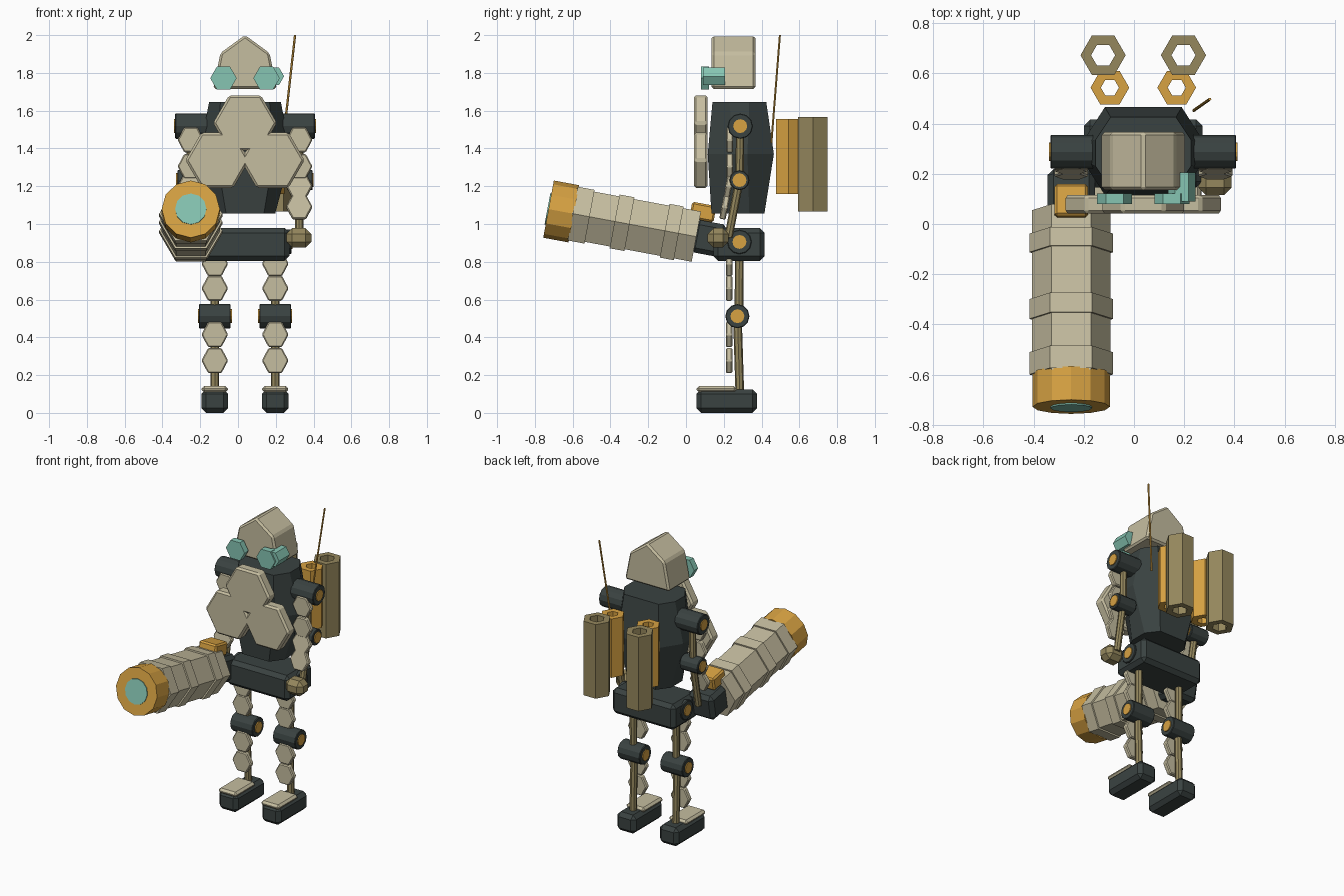
import bpy, bmesh, math
from mathutils import Vector

if "Cube" in bpy.data.objects:
    bpy.data.objects.remove(bpy.data.objects["Cube"])


def material(name, rgb):
    m = bpy.data.materials.new(name)
    m.diffuse_color = (*rgb, 1)
    m.use_nodes = True
    m.node_tree.nodes["Principled BSDF"].inputs["Base Color"].default_value = m.diffuse_color
    return m


CREAM = material("cream", (0.56, 0.51, 0.35))
DARK = material("charcoal", (0.042, 0.055, 0.053))
GOLD = material("gold", (0.68, 0.36, 0.055))
OLIVE = material("olive", (0.30, 0.245, 0.11))
TEAL = material("teal", (0.24, 0.56, 0.45))


def loft(name, rings, mat, bevel=0, closed=False):
    """Skin a row of equal rings; cap the ends, or join them into a loop."""
    bm = bmesh.new()
    vs = [[bm.verts.new(p) for p in ring] for ring in rings]
    n = len(vs[0])
    pairs = list(zip(vs, vs[1:])) + ([(vs[-1], vs[0])] if closed else [])
    for a, b in pairs:
        for i in range(n):
            j = (i + 1) % n
            bm.faces.new((a[i], a[j], b[j], b[i]))
    if not closed:
        bm.faces.new(vs[0])
        bm.faces.new(vs[-1])
    bmesh.ops.recalc_face_normals(bm, faces=bm.faces[:])
    me = bpy.data.meshes.new(name)
    bm.to_mesh(me)
    bm.free()
    me.materials.append(mat)
    ob = bpy.data.objects.new(name, me)
    bpy.context.collection.objects.link(ob)
    if bevel:
        mod = ob.modifiers.new("bevel", 'BEVEL')
        mod.width, mod.segments = bevel, 1
        mod.limit_method, mod.angle_limit = 'ANGLE', math.radians(35)
    return ob


def polygon(c, axis, r, n, stretch=1):
    """Regular polygon around an axis, first corner towards x (or y)."""
    axis = axis.normalized()
    u = Vector((1, 0, 0)) if abs(axis.x) < 0.5 else Vector((0, 1, 0))
    u = (u - axis * u.dot(axis)).normalized()
    v = axis.cross(u)
    return [c + u * (r * math.cos(t)) + v * (r * stretch * math.sin(t))
            for t in (2 * math.pi * i / n for i in range(n))]


def prism(name, a, b, r, n, mat, bevel=0, stretch=1):
    a, b = Vector(a), Vector(b)
    return loft(name, [polygon(p, b - a, r, n, stretch) for p in (a, b)], mat, bevel)


def pipe(name, a, b, r, hole, n, mat):
    a, b = Vector(a), Vector(b)
    return loft(name, [polygon(p, b - a, q, n) for p, q in
                       ((a, r), (b, r), (b, hole), (a, hole))], mat, closed=True)


def box(name, lo, hi, mat, bevel=0):
    rings = [[Vector((x, y, z)) for x, y in
              ((lo[0], lo[1]), (hi[0], lo[1]), (hi[0], hi[1]), (lo[0], hi[1]))]
             for z in (lo[2], hi[2])]
    return loft(name, rings, mat, bevel)


def joint(name, x0, x1, y, z, r):
    """Dark round joint with a gold pin showing at both ends."""
    prism(name, (x0, y, z), (x1, y, z), r, 12, DARK, 0.004)
    prism(name + "_pin", (x0 - 0.006, y, z), (x1 + 0.006, y, z), 0.037, 12, GOLD)


def plate(name, x, y, z, r=0.071, tilt=0.0):
    """Small hexagonal armour plate facing forwards."""
    d = Vector((0, math.cos(tilt), math.sin(tilt))) * 0.017
    c = Vector((x, y, z))
    prism(name, c - d, c + d, r, 6, CREAM, 0.006, 1.08)


CX = 0.037  # centre line of the body

# Head and goggles
head = [(-0.168, 1.715), (0.168, 1.715), (0.13, 1.905), (0, 2.0), (-0.13, 1.905)]
loft("head", [[Vector((CX + x, y, z)) for x, z in head] for y in (0.135, 0.367)],
     CREAM, 0.012)
for side, x in (("left", -0.077), ("right", 0.151)):
    prism(side + "_goggle", (x, 0.08, 1.772), (x, 0.122, 1.772), 0.07, 6, TEAL)
prism("goggle_scope", (0.19, 0.09, 1.782), (0.19, 0.206, 1.782), 0.054, 6, TEAL)

# Torso: three chamfered rings
torso = []
for z, hx, y0, y1, cx, cy in ((1.055, 0.16, 0.135, 0.415, 0.06, 0.08),
                              (1.37, 0.243, 0.115, 0.465, 0.09, 0.14),
                              (1.645, 0.19, 0.14, 0.425, 0.06, 0.09)):
    ym, hy = (y0 + y1) / 2, (y1 - y0) / 2
    half = [(hx, -hy + cy), (hx, hy - cy), (hx - cx, hy), (-hx + cx, hy)]
    ring = half + [(-x, -y) for x, y in half]
    torso.append([Vector((CX + x, ym + y, z)) for x, y in ring])
loft("torso", torso, DARK)

# Chest armour: three joined hexagons
for i, (x, z) in enumerate(((0, 1.535), (-0.146, 1.338), (0.146, 1.338))):
    prism(f"chest_plate_{i}", (CX + x, 0.042, z), (CX + x, 0.115, z), 0.169, 6, CREAM, 0.012)

# Pelvis
box("pelvis", (-0.2, 0.145, 0.805), (0.272, 0.416, 0.978), DARK, 0.025)

for s, side in ((-1, "left"), (1, "right")):
    # Arm
    ax = CX + s * 0.287
    outer, inner = CX + s * 0.37, CX + s * 0.195
    joint(side + "_shoulder", min(outer, inner), max(outer, inner), 0.287, 1.518, 0.067)
    outer, inner = CX + s * 0.358, CX + s * 0.222
    joint(side + "_elbow", min(outer, inner), max(outer, inner), 0.283, 1.232, 0.053)
    prism(side + "_upper_arm", (ax, 0.287, 1.518), (ax, 0.283, 1.232), 0.022, 8, OLIVE)
    prism(side + "_forearm", (ax, 0.283, 1.232), (ax, 0.225, 0.93), 0.022, 8, OLIVE)
    for i, (y, z, t) in enumerate(((0.232, 1.445, 0), (0.232, 1.305, 0),
                                   (0.226, 1.2, -0.19), (0.205, 1.09, -0.19))):
        plate(f"{side}_arm_plate_{i}", ax, y, z, 0.07, t)

    # Leg
    lx = CX + s * 0.16
    joint(side + "_hip", lx - 0.085, lx + 0.085, 0.283, 0.905, 0.065)
    joint(side + "_knee", lx - 0.084, lx + 0.084, 0.272, 0.512, 0.064)
    prism(side + "_thigh", (lx, 0.283, 0.905), (lx, 0.28, 0.512), 0.023, 8, OLIVE)
    prism(side + "_shin", (lx, 0.272, 0.512), (lx, 0.285, 0.1), 0.023, 8, OLIVE)
    for i, z in enumerate((0.79, 0.66, 0.415, 0.277)):
        plate(f"{side}_leg_plate_{i}", lx, 0.228, z)

    # Foot
    box(side + "_foot", (lx - 0.071, 0.055, 0), (lx + 0.071, 0.376, 0.125), DARK, 0.025)
    box(side + "_toe_cap", (lx - 0.069, 0.055, 0.108), (lx + 0.069, 0.268, 0.142), CREAM, 0.014)

    # Back tubes
    tx = CX + s * 0.16
    pipe(side + "_outer_tube", (tx, 0.672, 1.065), (tx, 0.672, 1.566), 0.09, 0.048, 6, OLIVE)
    tx = CX + s * 0.133
    pipe(side + "_inner_tube", (tx, 0.543, 1.158), (tx, 0.543, 1.556), 0.077, 0.036, 6, GOLD)

# Free hand
box("hand", (0.257, 0.115, 0.875), (0.388, 0.225, 0.978), OLIVE, 0.03)

# Antenna
prism("antenna", (0.238, 0.452, 1.43), (0.302, 0.497, 2.0), 0.006, 6, GOLD)

# Arm cannon, tilted upwards along its own axis
REAR = Vector((-0.25, 0.045, 0.935))
AXIS = Vector((0, -0.983, 0.183)).normalized()
UP = Vector((0, -AXIS.z, -AXIS.y)) * -1 if AXIS.y > 0 else Vector((0, AXIS.z, -AXIS.y))


def along(s, up=0.0):
    return REAR + AXIS * s + UP * up


prism("cannon_barrel", along(-0.01), along(0.66), 0.156, 6, CREAM)
for i, (a, b) in enumerate(((0.085, 0.16), (0.35, 0.43), (0.565, 0.655))):
    prism(f"cannon_band_{i}", along(a), along(b), 0.167, 6, CREAM)
prism("cannon_muzzle", along(0.65), along(0.786), 0.154, 12, GOLD)
prism("cannon_lens", along(0.74), along(0.792), 0.083, 12, TEAL)


def cannon_block(name, s0, s1, u0, u1, w, mat, bevel):
    rings = [[along(s, u) + Vector((x, 0, 0)) for x, u in
              ((-w, u0), (w, u0), (w, u1), (-w, u1))] for s in (s0, s1)]
    loft(name, rings, mat, bevel)


cannon_block("cannon_grip", -0.165, 0.01, -0.085, 0.09, 0.095, DARK, 0.025)
cannon_block("cannon_sight", -0.085, 0.045, 0.09, 0.178, 0.066, GOLD, 0.01)
